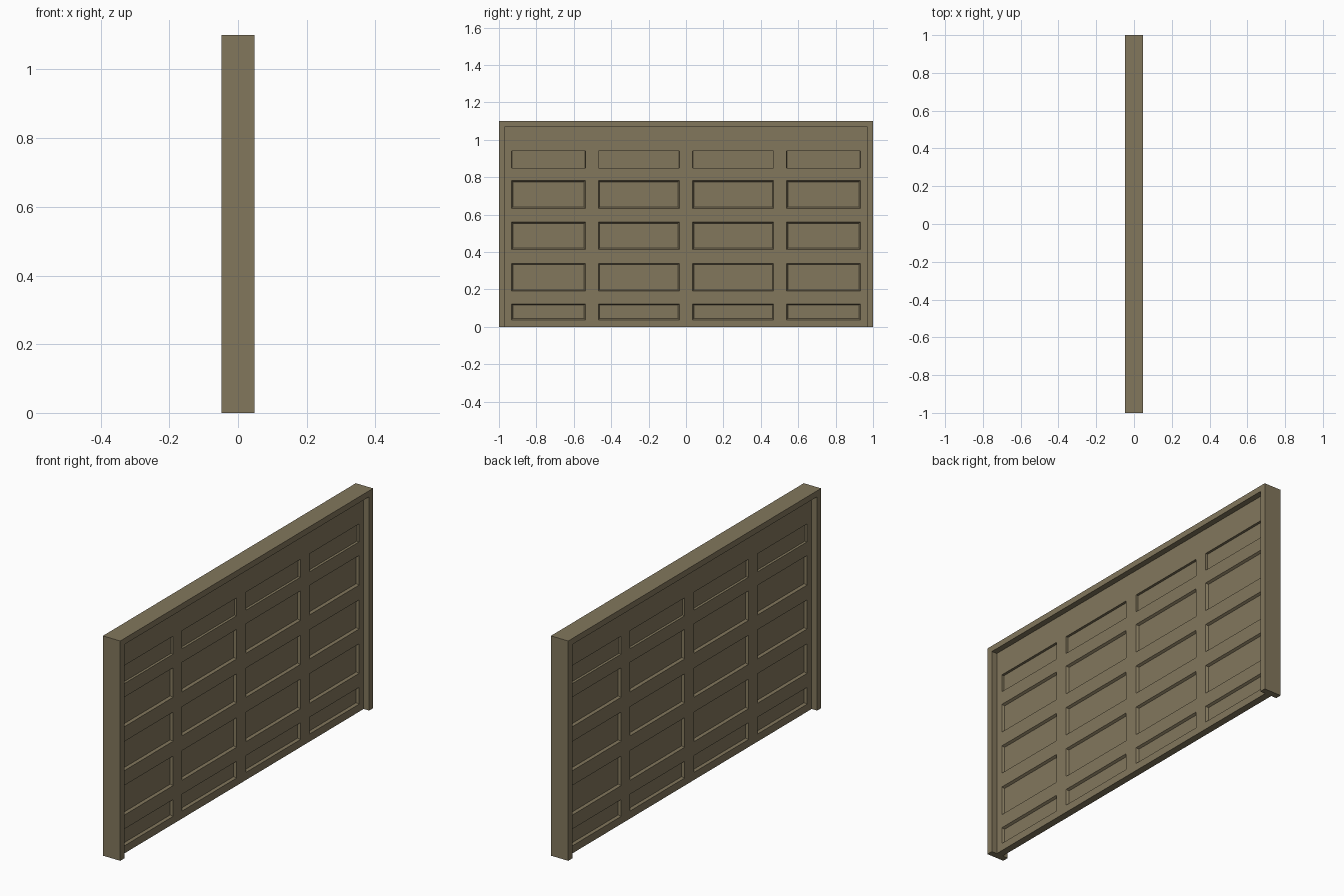
import bpy, bmesh
from mathutils import Matrix

if "Cube" in bpy.data.objects:
    bpy.data.objects.remove(bpy.data.objects["Cube"])

mat = bpy.data.materials.new("olive_brown")
mat.diffuse_color = (0.225, 0.185, 0.108, 1)
mat.use_nodes = True
mat.node_tree.nodes["Principled BSDF"].inputs["Base Color"].default_value = mat.diffuse_color


def add_object(name, bm):
    bmesh.ops.recalc_face_normals(bm, faces=bm.faces[:])
    me = bpy.data.meshes.new(name)
    bm.to_mesh(me)
    bm.free()
    me.materials.append(mat)
    ob = bpy.data.objects.new(name, me)
    bpy.context.collection.objects.link(ob)
    return ob


HALF_DEPTH, DOOR_HALF = 0.048, 0.018
INNER_Y, INNER_Z, TOP = 0.968, 1.07, 1.10

# Door frame: an upside-down U profile extruded through the wall depth
bm = bmesh.new()
profile = [(-1, 0), (-INNER_Y, 0), (-INNER_Y, INNER_Z), (INNER_Y, INNER_Z),
           (INNER_Y, 0), (1, 0), (1, TOP), (-1, TOP)]
face = bm.faces.new([bm.verts.new((-HALF_DEPTH, y, z)) for y, z in profile])
ext = bmesh.ops.extrude_face_region(bm, geom=[face])
moved = [g for g in ext["geom"] if isinstance(g, bmesh.types.BMVert)]
bmesh.ops.translate(bm, verts=moved, vec=(2 * HALF_DEPTH, 0, 0))
add_object("door_frame", bm)

# Door leaf: gridded face, odd cells become recessed panels
ys = [-INNER_Y, -0.932, -0.538, -0.468, -0.036, 0.036, 0.468, 0.538, 0.932, INNER_Y]
zs = [0, 0.038, 0.122, 0.192, 0.340, 0.414, 0.560, 0.634, 0.782, 0.850, 0.940, INNER_Z]
bm = bmesh.new()
grid = [[bm.verts.new((DOOR_HALF, y, z)) for z in zs] for y in ys]
panels, windows = [], []
for i in range(len(ys) - 1):
    for j in range(len(zs) - 1):
        f = bm.faces.new((grid[i][j], grid[i + 1][j], grid[i + 1][j + 1], grid[i][j + 1]))
        if i % 2 and j % 2:
            (windows if j == len(zs) - 3 else panels).append(f)

# Rim of the leaf runs to the centre plane
rim = [e for e in bm.edges if e.is_boundary]
ext = bmesh.ops.extrude_edge_only(bm, edges=rim)
for g in ext["geom"]:
    if isinstance(g, bmesh.types.BMVert):
        g.co.x = 0

# Sloped recesses for panels, nearly straight ones for the top row
bm.normal_update()
bmesh.ops.inset_individual(bm, faces=panels, thickness=0.009, depth=-0.012)
bmesh.ops.inset_individual(bm, faces=windows, thickness=0.001, depth=-0.012)

# The other side is identical
bmesh.ops.mirror(bm, geom=bm.verts[:] + bm.edges[:] + bm.faces[:],
                 matrix=Matrix.Identity(4), merge_dist=0.0005, axis='X')
add_object("door_leaf", bm)
